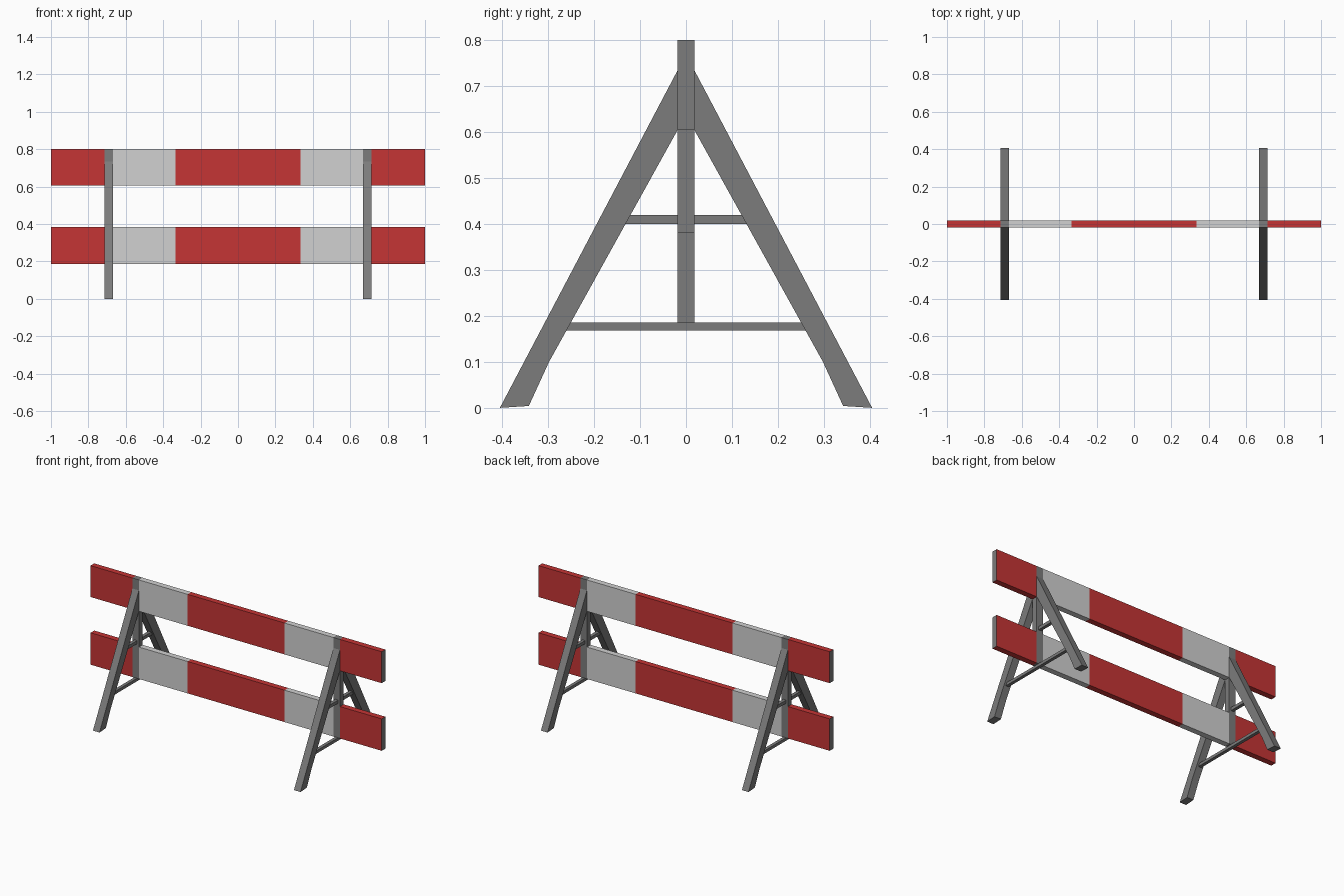
import bpy, bmesh
from mathutils import Vector

if "Cube" in bpy.data.objects:
    bpy.data.objects.remove(bpy.data.objects["Cube"])


def material(name, rgb):
    m = bpy.data.materials.new(name)
    m.diffuse_color = (*rgb, 1)
    m.use_nodes = True
    m.node_tree.nodes["Principled BSDF"].inputs["Base Color"].default_value = m.diffuse_color
    return m


red = material("barrier red", (0.56, 0.035, 0.035))
white = material("barrier white", (0.64, 0.64, 0.64))
grey = material("metal grey", (0.2, 0.2, 0.2))

T = 0.018                 # half thickness of boards and posts
P0, P1 = 0.668, 0.713     # x range of the posts and legs
PX = (P0 + P1) / 2


def finish(name, bm, mats):
    bmesh.ops.recalc_face_normals(bm, faces=bm.faces)
    me = bpy.data.meshes.new(name)
    bm.to_mesh(me)
    bm.free()
    for m in mats:
        me.materials.append(m)
    ob = bpy.data.objects.new(name, me)
    bpy.context.collection.objects.link(ob)
    return ob


def box_bm(lo, hi):
    bm = bmesh.new()
    bmesh.ops.create_cube(bm, size=1)
    lo, hi = Vector(lo), Vector(hi)
    for v in bm.verts:
        v.co = (lo + hi) / 2 + v.co * (hi - lo)
    return bm


# Striped boards, cut across and coloured by position
def board(name, z0, z1):
    bm = box_bm((-1, -T, z0), (1, T, z1))
    for x in (-P1, -P0, -0.333, 0.333, P0, P1):
        bmesh.ops.bisect_plane(bm, geom=bm.verts[:] + bm.edges[:] + bm.faces[:],
                               plane_co=(x, 0, 0), plane_no=(1, 0, 0))
    bm.normal_update()
    for f in bm.faces:
        x = abs(f.calc_center_median().x)
        if abs(f.normal.x) > 0.9 or P0 < x < P1:
            f.material_index = 2
        else:
            f.material_index = 1 if 0.333 < x < P0 else 0
    finish(name, bm, (red, white, grey))


board("upper_board", 0.605, 0.80)
board("lower_board", 0.185, 0.383)


# Splayed leg, side profile extruded along x
def leg(name, x0, x1, sy):
    profile = [(T, 0.735), (0.405, 0), (0.342, 0.004), (0.298, 0.1), (T, 0.605)]
    bm = bmesh.new()
    face = bm.faces.new([bm.verts.new((x0, sy * y, z)) for y, z in profile])
    ext = bmesh.ops.extrude_face_region(bm, geom=[face])
    for v in ext["geom"]:
        if isinstance(v, bmesh.types.BMVert):
            v.co.x = x1
    finish(name, bm, (grey,))


for side, s in (("left", -1), ("right", 1)):
    x0, x1 = sorted((s * P0, s * P1))
    for end, sy in (("front", -1), ("back", 1)):
        leg(f"{side}_{end}_leg", x0, x1, sy)
    # Post between the boards
    finish(f"{side}_post", box_bm((x0, -T, 0.383), (x1, T, 0.605)), (grey,))
    # Cross bars tying the legs together
    for label, y, z0, z1 in (("upper", 0.135, 0.40, 0.42), ("lower", 0.265, 0.168, 0.186)):
        finish(f"{side}_{label}_crossbar",
               box_bm((s * PX - 0.01, -y, z0), (s * PX + 0.01, y, z1)), (grey,))
